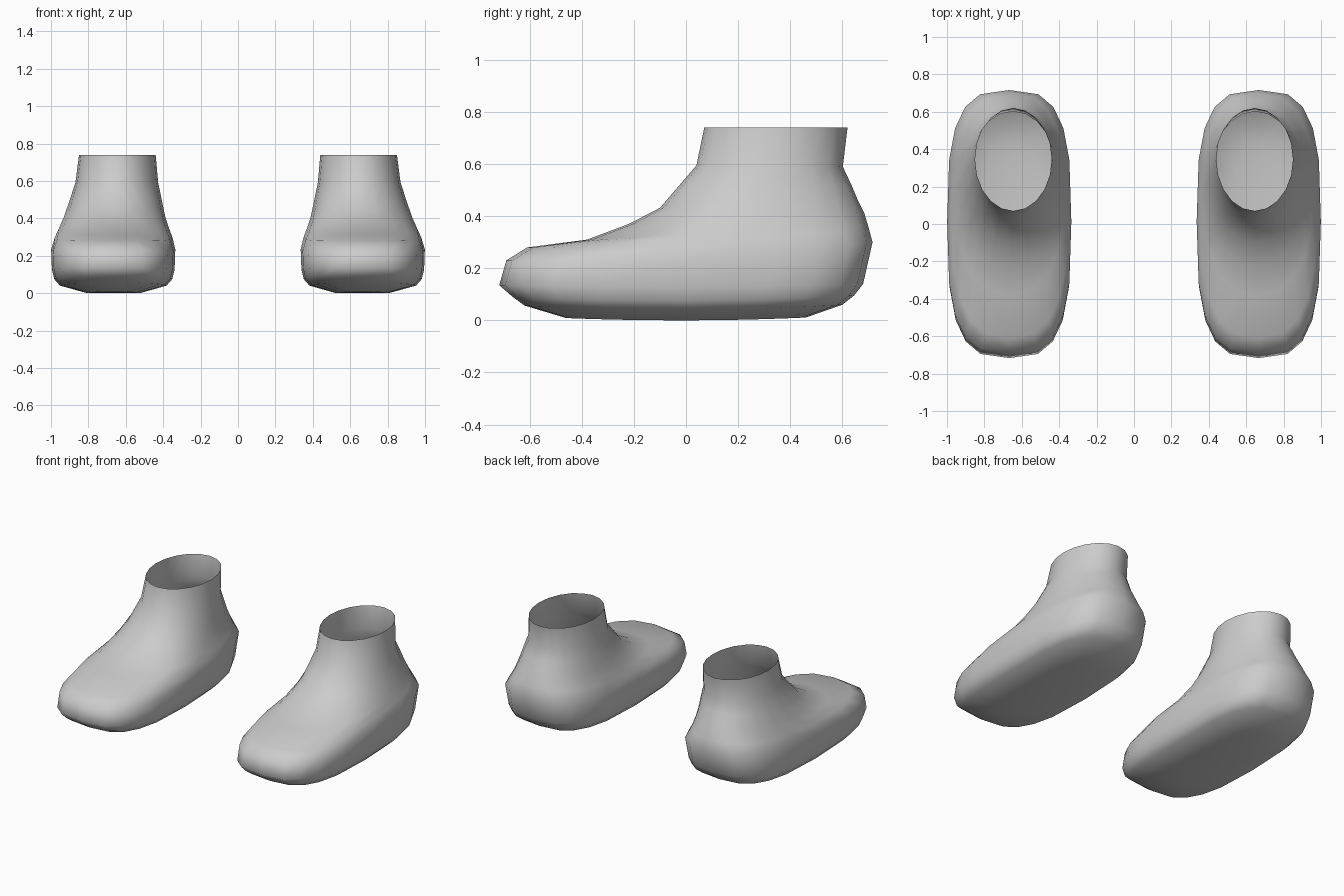
import bpy, bmesh
from math import sin, cos, pi, copysign

if "Cube" in bpy.data.objects:
    bpy.data.objects.remove(bpy.data.objects["Cube"])

SEGMENTS = 20

# Sloping rings from sole to collar:
# front y, front z, back y, back z, half width, squareness, sag, centre x
RINGS = [
    (-.46, .016, .46, .018, .14, 2.4, .010, .665),
    (-.62, .057, .60, .060, .285, 3.2, .018, .667),
    (-.665, .09, .645, .095, .315, 3.3, .018, .667),
    (-.717, .135, .68, .14, .328, 3.1, .010, .667),
    (-.69, .23, .716, .30, .332, 3.1, .030, .667),
    (-.61, .28, .70, .36, .314, 2.6, .020, .665),
    (-.38, .31, .685, .41, .295, 2.3, .015, .663),
    (-.22, .37, .66, .46, .272, 2.2, .010, .660),
    (-.10, .432, .635, .52, .252, 2.1, .000, .655),
    (.04, .595, .602, .59, .221, 2.0, .000, .648),
    (.07, .74, .62, .74, .205, 2.0, .000, .645),
]


def spow(v, p):
    return copysign(abs(v) ** p, v)


def build_boot(name, side):
    bm = bmesh.new()
    loops = []
    for fy, fz, by, bz, hw, n, sag, cx in RINGS:
        loop = []
        for i in range(SEGMENTS):
            a = 2 * pi * i / SEGMENTS
            t = spow(-cos(a), 2 / n)
            x = cx + hw * spow(sin(a), 2 / n)
            y = (fy + by) / 2 + t * (by - fy) / 2
            z = (fz + bz) / 2 + t * (bz - fz) / 2 - sag * (1 - t * t)
            loop.append(bm.verts.new((side * x, y, z)))
        loops.append(loop)
    # Shell walls, open at the collar
    for low, high in zip(loops, loops[1:]):
        for i in range(SEGMENTS):
            j = (i + 1) % SEGMENTS
            bm.faces.new((low[i], low[j], high[j], high[i]))
    # Sole: bridge left and right halves of the lowest ring
    sole, half = loops[0], SEGMENTS // 2
    bm.faces.new((sole[0], sole[1], sole[-1]))
    for i in range(1, half - 1):
        bm.faces.new((sole[i], sole[i + 1], sole[-i - 1], sole[-i]))
    bm.faces.new((sole[half - 1], sole[half], sole[half + 1]))
    low_z = min(v.co.z for v in bm.verts)
    for v in sole:
        v.co.z -= low_z
    bmesh.ops.recalc_face_normals(bm, faces=bm.faces[:])
    for f in bm.faces:
        f.smooth = True
    mesh = bpy.data.meshes.new(name)
    bm.to_mesh(mesh)
    bm.free()
    obj = bpy.data.objects.new(name, mesh)
    bpy.context.collection.objects.link(obj)


# Mirrored pair
build_boot("left_boot", 1)
build_boot("right_boot", -1)
